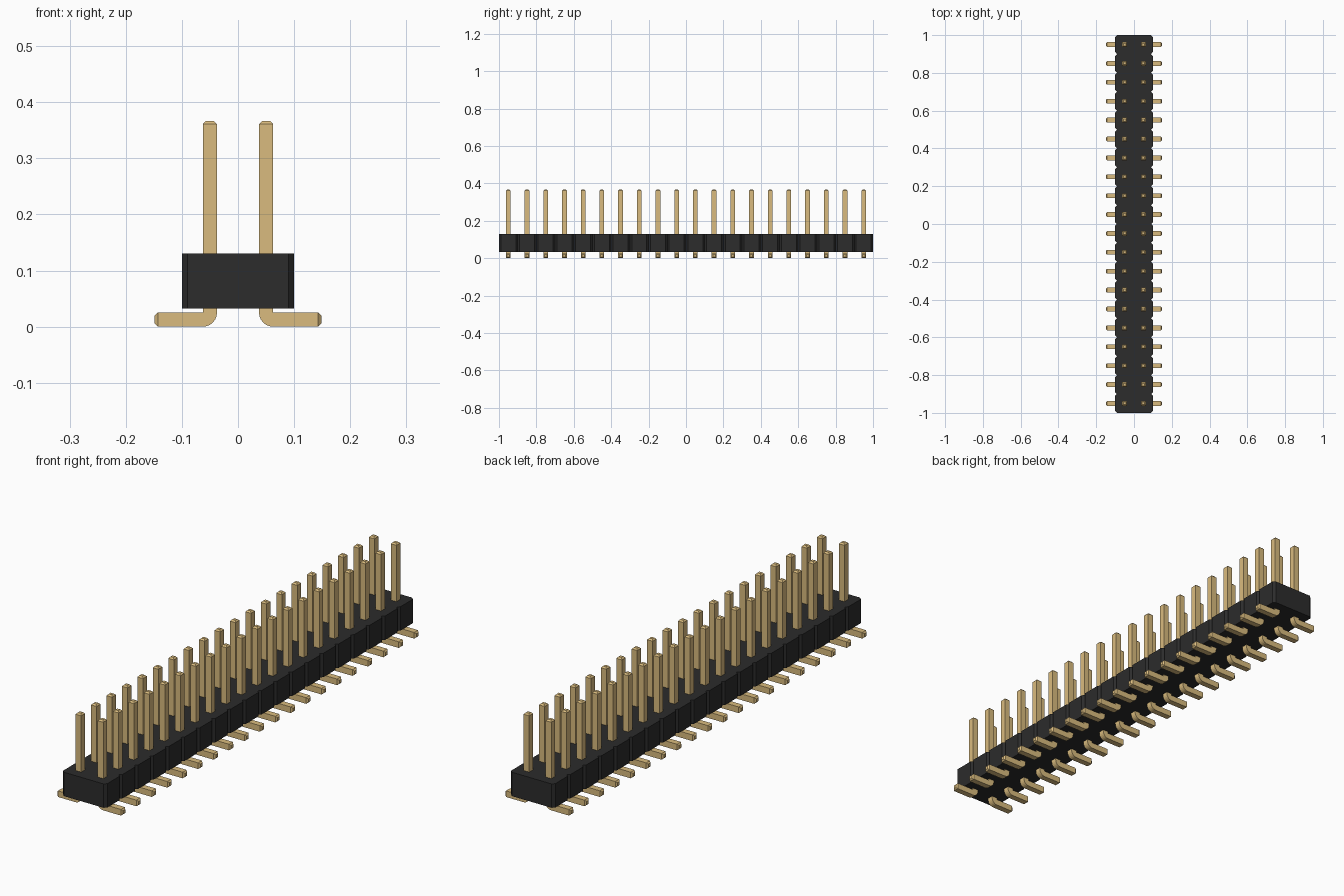
import bpy, bmesh, math
from mathutils import Vector

cube = bpy.data.objects.get("Cube")
if cube:
    bpy.data.objects.remove(cube)

COUNT, PITCH = 20, 0.1
W = 0.0252            # pin thickness
H = W / 2
TIP = 0.006           # pin end chamfer
BODY_Z0, BODY_Z1 = 0.032, 0.13


def material(name, rgb):
    m = bpy.data.materials.new(name)
    m.use_nodes = True
    m.diffuse_color = (*rgb, 1)
    m.node_tree.nodes["Principled BSDF"].inputs["Base Color"].default_value = (*rgb, 1)
    return m


def make_object(name, bm, mat):
    bmesh.ops.recalc_face_normals(bm, faces=bm.faces)
    me = bpy.data.meshes.new(name)
    bm.to_mesh(me)
    bm.free()
    me.materials.append(mat)
    ob = bpy.data.objects.new(name, me)
    bpy.context.collection.objects.link(ob)
    return ob


gold = material("gold_pins", (0.70, 0.50, 0.21))
black = material("black_plastic", (0.025, 0.025, 0.025))

# Housing: outline with a V notch between neighbouring pin pairs
c = 0.01
side = []
for i in range(COUNT):
    y = -1 + i * PITCH
    side += [(0.1 - c, y), (0.1, y + c), (0.1, y + PITCH - c)]
side.append((0.1 - c, 1.0))
outline = side + [(-x, y) for x, y in reversed(side)]
bm = bmesh.new()
base = bm.faces.new([bm.verts.new((x, y, BODY_Z0)) for x, y in outline])
ext = bmesh.ops.extrude_face_region(bm, geom=[base], use_keep_orig=True)
bmesh.ops.translate(bm, vec=(0, 0, BODY_Z1 - BODY_Z0),
                    verts=[v for v in ext["geom"] if isinstance(v, bmesh.types.BMVert)])
make_object("housing", bm, black)

# Pin cross-sections: (inner/lower point, outer/upper point, half depth in y)
XC, TOP, END, STEPS = 0.05, 0.367, 0.149, 6
inner, outer = XC - H, XC + H
t = H - TIP
sections = [((XC - t, TOP), (XC + t, TOP), t),
            ((inner, TOP - TIP), (outer, TOP - TIP), H)]
for k in range(STEPS + 1):
    a = math.pi / 2 * k / STEPS
    sections.append(((outer - W * math.cos(a), W - W * math.sin(a)),
                     (outer + 0.001 * (1 - math.cos(a)), W + 0.001 * (1 - math.sin(a))), H))
sections += [((END - TIP, 0), (END - TIP, W), H),
             ((END, TIP), (END, W - TIP), t)]


def add_pin(bm, sx, y):
    rings = []
    for (x0, z0), (x1, z1), d in sections:
        pts = [(x0, -d, z0), (x1, -d, z1), (x1, d, z1), (x0, d, z0)]
        rings.append([bm.verts.new((sx * px, y + py, pz)) for px, py, pz in pts])
    for r, s in zip(rings, rings[1:]):
        for j in range(4):
            n = (j + 1) % 4
            bm.faces.new((r[j], r[n], s[n], s[j]))
    bm.faces.new(rings[0])
    bm.faces.new(rings[-1])


# Two mirrored rows of bent pins
for name, sx in (("left_pins", 1), ("right_pins", -1)):
    bm = bmesh.new()
    for i in range(COUNT):
        add_pin(bm, sx, -1 + PITCH * (i + 0.5))
    make_object(name, bm, gold)
